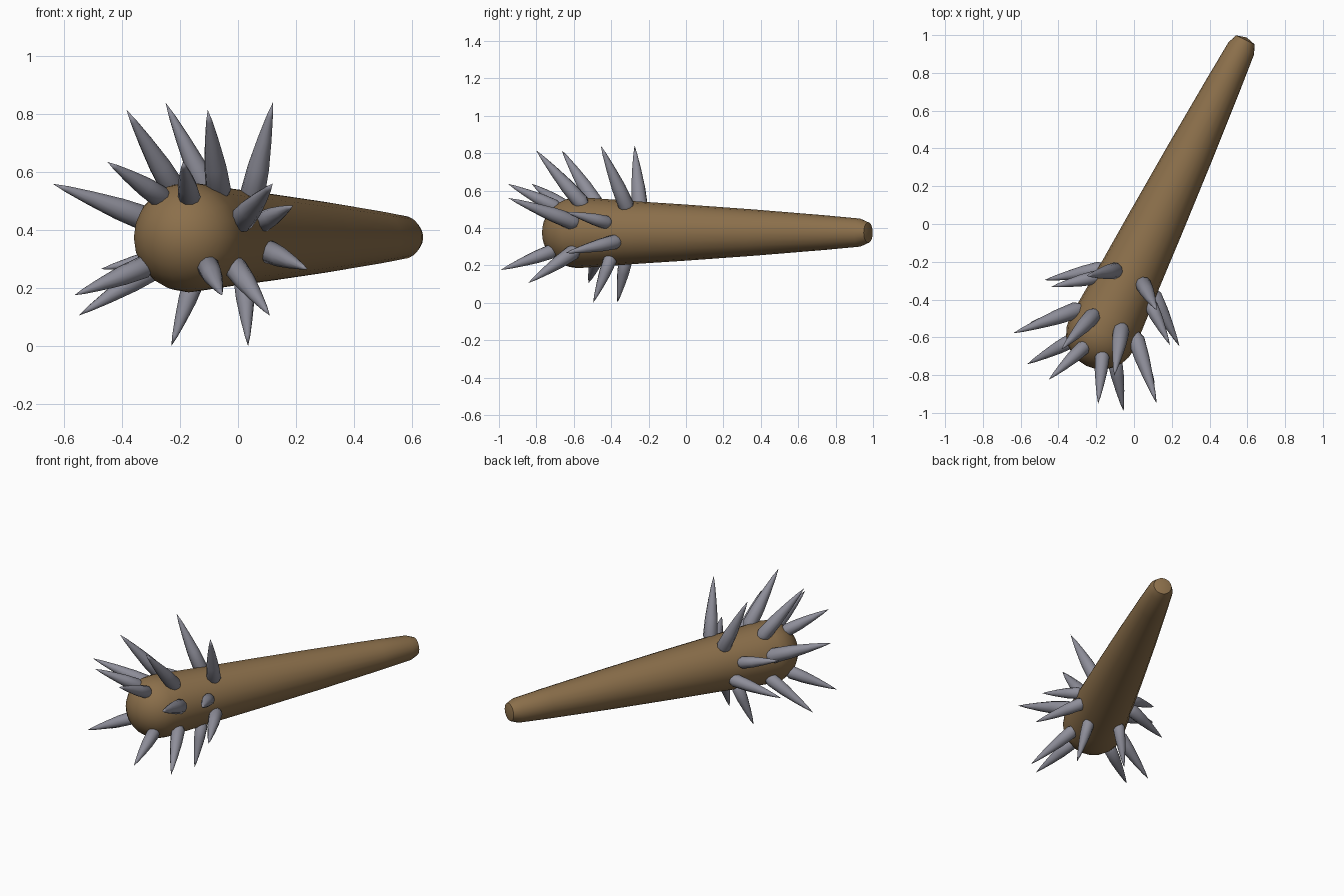
import bpy, bmesh, math
from mathutils import Vector

if "Cube" in bpy.data.objects:
    bpy.data.objects.remove(bpy.data.objects["Cube"])

# Local frame of the club: t along the handle, s sideways, z up
ORIGIN = Vector((-0.17, -0.58, 0))
ALONG = Vector((0.439, 0.898, 0)).normalized()
SIDE = Vector((ALONG.y, -ALONG.x, 0))
AXIS_Z = 0.375


def place(t, s, z):
    return ORIGIN + ALONG * t + SIDE * s + Vector((0, 0, z))


def material(name, color):
    m = bpy.data.materials.new(name)
    m.diffuse_color = color
    m.use_nodes = True
    m.node_tree.nodes["Principled BSDF"].inputs["Base Color"].default_value = m.diffuse_color
    return m


def revolve(name, start, direction, profile, sides, mat, angle):
    """Surface of revolution; profile is (distance, radius), radius 0 is a pole."""
    q = direction.to_track_quat('Z', 'Y')
    bm = bmesh.new()
    rings = []
    for d, r in profile:
        n = sides if r > 0 else 1
        rings.append([bm.verts.new(start + q @ Vector((
            r * math.cos(2 * math.pi * i / n), r * math.sin(2 * math.pi * i / n), d)))
            for i in range(n)])
    for a, b in zip(rings, rings[1:]):
        for i in range(sides):
            j = (i + 1) % sides
            quad = [a[i % len(a)], a[j % len(a)], b[j % len(b)], b[i % len(b)]]
            bm.faces.new(list(dict.fromkeys(quad)))
    bmesh.ops.recalc_face_normals(bm, faces=bm.faces)
    me = bpy.data.meshes.new(name)
    bm.to_mesh(me)
    bm.free()
    ob = bpy.data.objects.new(name, me)
    bpy.context.collection.objects.link(ob)
    me.materials.append(mat)
    bpy.ops.object.select_all(action='DESELECT')
    ob.select_set(True)
    bpy.context.view_layer.objects.active = ob
    bpy.ops.object.shade_smooth_by_angle(angle=math.radians(angle))
    return ob


wood = material("wood", (0.26, 0.16, 0.07, 1))
metal = material("metal", (0.27, 0.27, 0.32, 1))

# Wooden club: round head tapering into the handle
R = 0.19
head = [(-R, 0)] + [(-R * math.cos(a), R * math.sin(a))
                    for a in (math.radians(15 * k) for k in range(1, 7))]
handle = [(0.1, 0.184), (0.37, 0.166), (0.645, 0.15), (1.06, 0.123), (1.48, 0.092),
          (1.68, 0.075), (1.73, 0.055), (1.745, 0)]
revolve("club_body", place(0, 0, AXIS_Z), ALONG, head + handle, 20, wood, 50)

# Spikes: (t, s, z) of base and tip, mirrored across the handle's vertical plane
spikes = [
    ((0.33, 0.083, 0.521), (0.239, 0.206, 0.84)),
    ((0.06, 0.085, 0.54), (-0.17, 0.156, 0.815)),
    ((-0.11, 0.056, 0.515), (-0.342, 0.145, 0.635)),
    ((0.05, 0.178, 0.435), (-0.205, 0.423, 0.56)),
    ((0.25, 0.164, 0.43), (0.104, 0.35, 0.485)),
    ((0.30, 0.162, 0.325), (0.12, 0.398, 0.265)),
    ((0.05, 0.155, 0.27), (-0.114, 0.3675, 0.105)),
    ((-0.10, 0.125, 0.272), (-0.319, 0.284, 0.175)),
    ((0.24, 0.095, 0.23), (0.165, 0.1475, 0.0)),
]
taper = [(-0.09, 0), (-0.08, 0.7), (0.0, 1.0), (0.3, 0.87), (0.6, 0.57), (0.85, 0.26), (1, 0)]
for k, (base, tip) in enumerate(spikes, 1):
    for m, side in ((1, "right"), (-1, "left")):
        b = place(base[0], m * base[1], base[2])
        v = place(tip[0], m * tip[1], tip[2]) - b
        L = v.length
        r = 0.022 + 0.06 * L
        revolve(f"spike_{side}_{k}", b, v, [(u * L, w * r) for u, w in taper], 10, metal, 50)
